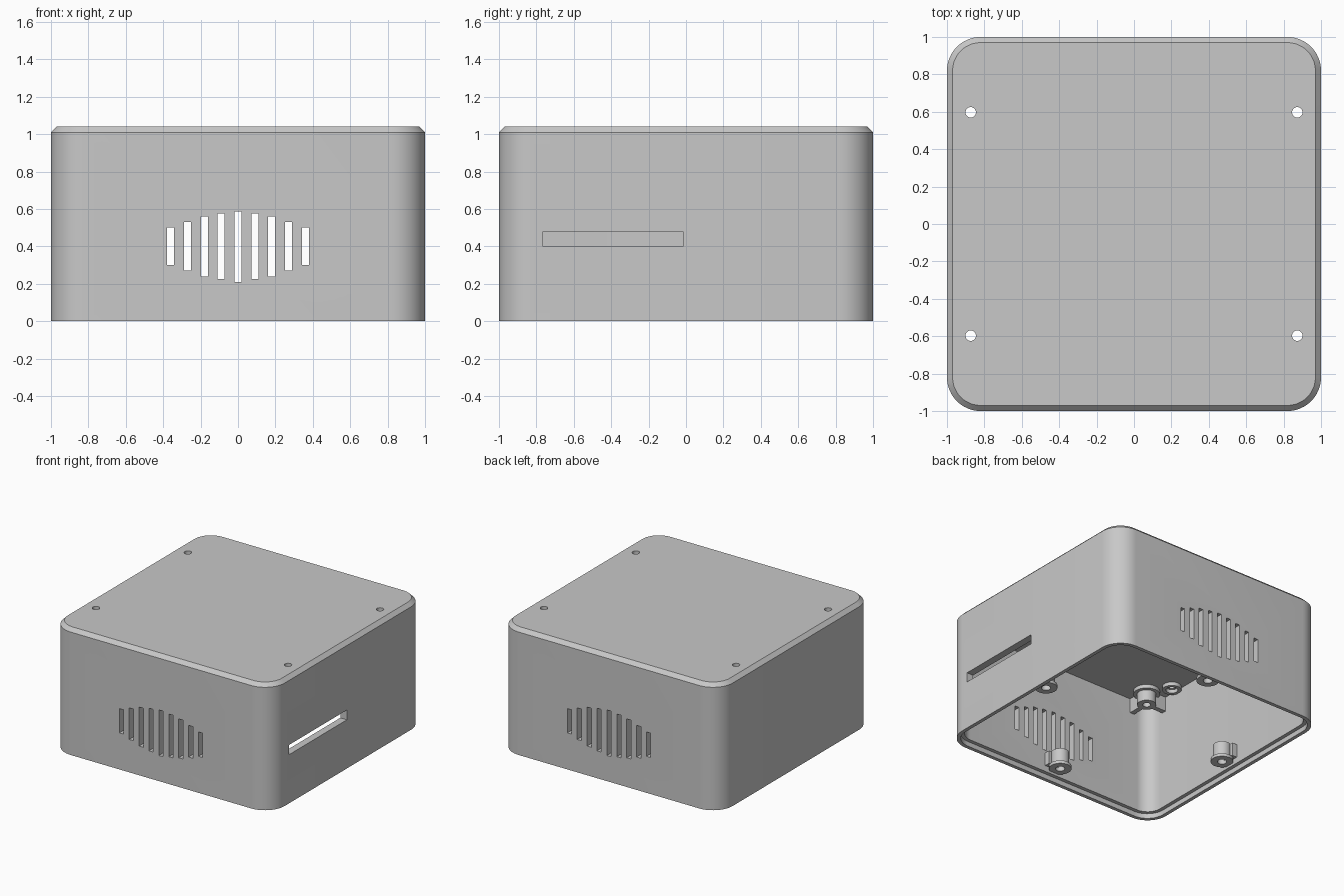
import bpy, bmesh, math
from mathutils import Matrix, Vector

cube = bpy.data.objects.get("Cube")
if cube:
    bpy.data.objects.remove(cube, do_unlink=True)

grey = bpy.data.materials.new("light_grey_plastic")
grey.use_nodes = True
GREY = (0.58, 0.58, 0.58, 1)
grey.diffuse_color = GREY
grey.node_tree.nodes["Principled BSDF"].inputs["Base Color"].default_value = GREY

CORNER = 0.82   # centre of the rounded corners
CEILING = 0.98


def finish(name, bm):
    bmesh.ops.recalc_face_normals(bm, faces=bm.faces)
    mesh = bpy.data.meshes.new(name)
    bm.to_mesh(mesh)
    bm.free()
    mesh.materials.append(grey)
    obj = bpy.data.objects.new(name, mesh)
    bpy.context.collection.objects.link(obj)
    return obj


def smooth(obj):
    bpy.ops.object.select_all(action="DESELECT")
    obj.select_set(True)
    bpy.context.view_layer.objects.active = obj
    bpy.ops.object.shade_smooth_by_angle(angle=math.radians(30))


def add_box(bm, x, y, z):
    """Box from three (low, high) ranges."""
    size = [b - a for a, b in (x, y, z)]
    mid = [(a + b) / 2 for a, b in (x, y, z)]
    bmesh.ops.create_cube(bm, size=1, matrix=Matrix.Translation(mid) @ Matrix.Diagonal((*size, 1)))


def rounded_ring(bm, half, z, steps=12):
    verts = []
    r = half - CORNER
    for q in range(4):
        cx = CORNER if q in (0, 3) else -CORNER
        cy = CORNER if q < 2 else -CORNER
        for i in range(steps + 1):
            a = (q + i / steps) * math.pi / 2
            verts.append(bm.verts.new((cx + r * math.cos(a), cy + r * math.sin(a), z)))
    return verts


def lathe(name, profile, x, y, closed=False):
    """Turn an (r, z) outline about a vertical axis at x, y."""
    bm = bmesh.new()
    pts = [bm.verts.new((x + r, y, z)) for r, z in profile]
    edges = [bm.edges.new(p) for p in zip(pts, pts[1:])]
    if closed:
        edges.append(bm.edges.new((pts[-1], pts[0])))
    bmesh.ops.spin(bm, geom=pts + edges, cent=(x, y, 0), axis=(0, 0, 1),
                   angle=math.tau, steps=32, use_merge=True)
    bmesh.ops.remove_doubles(bm, verts=bm.verts, dist=0.0001)
    smooth(finish(name, bm))


# Hollow case: chamfered top, rebated open bottom
bm = bmesh.new()
section = [(0.97, 1.04), (1, 1.01), (1, 0), (0.97, 0), (0.97, 0.04), (0.94, 0.04), (0.94, CEILING)]
rings = [rounded_ring(bm, h, z) for h, z in section]
for a, b in zip(rings, rings[1:]):
    for i in range(len(a)):
        j = (i + 1) % len(a)
        bm.faces.new((a[i], a[j], b[j], b[i]))
bm.faces.new(rings[0])
bm.faces.new(rings[-1])
case = finish("case", bm)

# Cutters: vents front and back, side slot, screw holes
bm = bmesh.new()
vents = [(0.21, 0.585), (0.225, 0.575), (0.24, 0.56), (0.27, 0.53), (0.30, 0.50)]
for k in range(-4, 5):
    x = 0.09 * k
    for side in (-1, 1):
        add_box(bm, (x - 0.019, x + 0.019), sorted((side * 0.9, side * 1.1)), vents[abs(k)])
add_box(bm, (0.9, 1.1), (-0.765, -0.015), (0.40, 0.48))
for sx in (-1, 1):
    for sy in (-1, 1):
        bmesh.ops.create_cone(bm, cap_ends=True, segments=32, radius1=0.028, radius2=0.028, depth=0.3,
                              matrix=Matrix.Translation((sx * 0.873, sy * 0.597, 1.0)))
cutter = finish("opening_cutter", bm)
cutter.hide_render = True

mod = case.modifiers.new("openings", "BOOLEAN")
mod.operation = "DIFFERENCE"
mod.solver = "EXACT"
mod.object = cutter
bpy.context.view_layer.objects.active = case
bpy.ops.object.modifier_apply(modifier=mod.name)
bpy.data.objects.remove(cutter, do_unlink=True)
smooth(case)

# Flanged screw bosses at the middle of each wall, with a block to the wall
wall_boss = [(0, 0.20), (0.068, 0.20), (0.068, 0.085), (0.085, 0.085),
             (0.085, 0.06), (0.035, 0.06), (0.035, 0.17), (0, 0.17)]
for i in range(4):
    d = Vector((round(math.cos(i * math.pi / 2)), round(math.sin(i * math.pi / 2)), 0))
    c = d * 0.865
    lathe("wall_boss", wall_boss, c.x, c.y)
    bm = bmesh.new()
    add_box(bm, (0.895, 0.945), (-0.085, 0.085), (0.09, 0.20))
    bmesh.ops.rotate(bm, verts=bm.verts, matrix=Matrix.Rotation(i * math.pi / 2, 3, "Z"))
    finish("wall_boss_block", bm)

# Ceiling: corner standoffs with ribs, and collars round the screw holes
standoff = [(0, CEILING), (0.1, CEILING), (0.1, 0.95), (0.072, 0.95),
            (0.072, 0.86), (0.03, 0.86), (0.03, 0.96), (0, 0.96)]
collar = [(0.045, CEILING), (0.072, CEILING), (0.072, 0.95), (0.045, 0.95)]
for sx in (-1, 1):
    for sy in (-1, 1):
        lathe("corner_standoff", standoff, sx * 0.77, sy * 0.77)
        lathe("screw_collar", collar, sx * 0.873, sy * 0.597, closed=True)
        bm = bmesh.new()
        reach, width = (0.83, 0.945), (0.75, 0.79)
        for x, y in ((reach, width), (width, reach)):
            add_box(bm, sorted(sx * v for v in x), sorted(sy * v for v in y), (0.86, CEILING))
        finish("standoff_ribs", bm)
